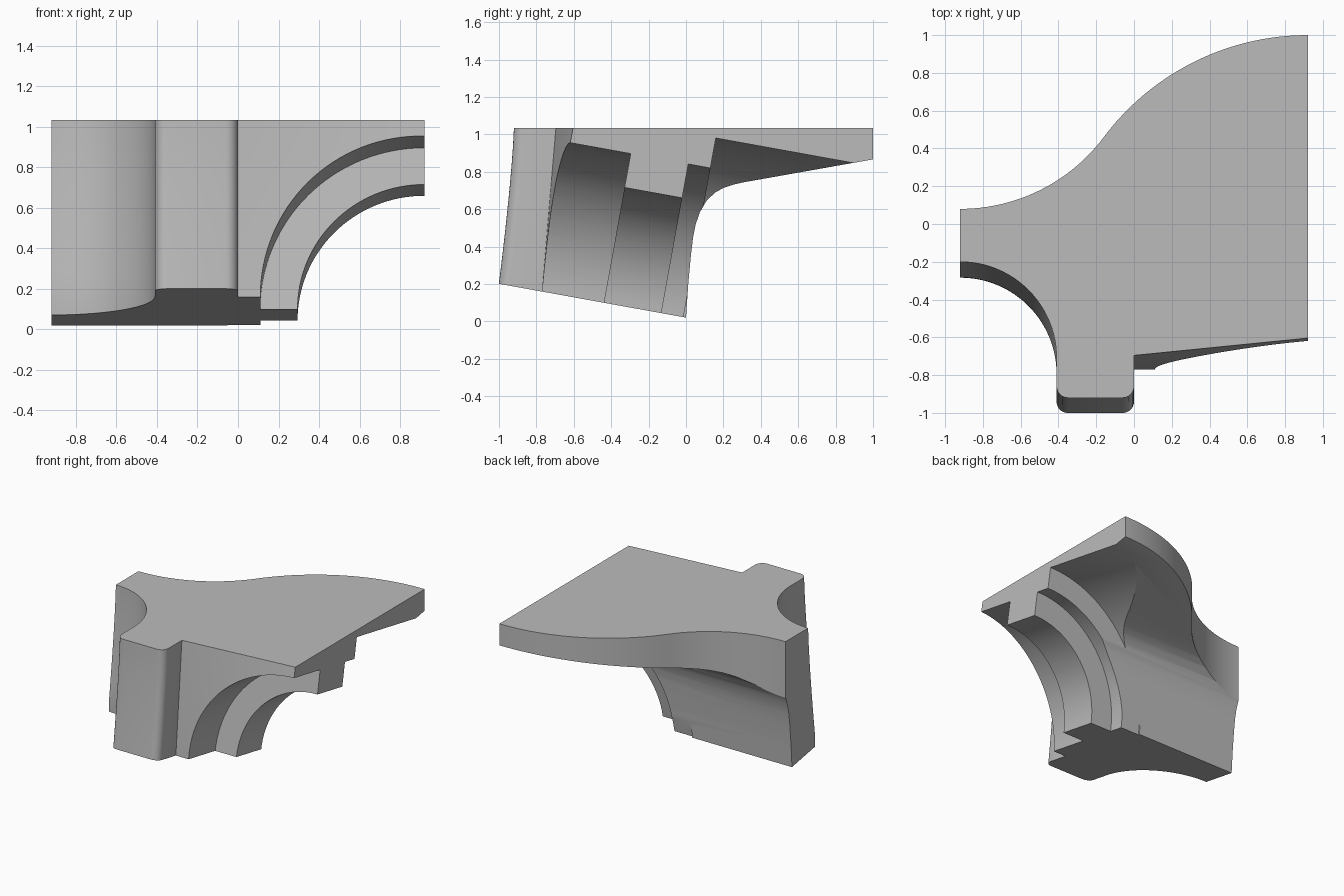
import bpy, bmesh, math
from mathutils import Matrix, Vector

if "Cube" in bpy.data.objects:
    bpy.data.objects.remove(bpy.data.objects["Cube"])

TOP = 1.035
TILT = Matrix.Translation((0, 0, 0.02)) @ Matrix.Rotation(math.radians(-10.25), 4, 'X')

stone = bpy.data.materials.new("grey_stone")
stone.diffuse_color = (0.5, 0.5, 0.5, 1)
stone.use_nodes = True
stone.node_tree.nodes["Principled BSDF"].inputs["Base Color"].default_value = stone.diffuse_color


def loft(name, rings):
    """Closed solid through a stack of equal point rings."""
    bm = bmesh.new()
    vs = [[bm.verts.new(p) for p in r] for r in rings]
    n = len(vs[0])
    for a, b in zip(vs, vs[1:]):
        for i in range(n):
            j = (i + 1) % n
            bm.faces.new((a[i], a[j], b[j], b[i]))
    bm.faces.new(vs[0][::-1])
    bm.faces.new(vs[-1])
    bm.normal_update()
    if bm.calc_volume(signed=True) < 0:
        bmesh.ops.reverse_faces(bm, faces=bm.faces[:])
    me = bpy.data.meshes.new(name)
    bm.to_mesh(me)
    bm.free()
    ob = bpy.data.objects.new(name, me)
    bpy.context.scene.collection.objects.link(ob)
    return ob


def arc(cx, cy, r, a0, a1, n):
    return [(cx + r * math.cos(math.radians(a0 + (a1 - a0) * i / n)),
             cy + r * math.sin(math.radians(a0 + (a1 - a0) * i / n))) for i in range(n + 1)]


# Plan outline of the top, in pieces
niche = arc(-0.92, -0.71, 0.51, 90, 0, 24)
pier = arc(-0.35, -0.86, 0.06, 180, 270, 6) + arc(-0.06, -0.86, 0.06, 270, 360, 6)
web = [0.92 * i / 16 for i in range(17)]
back = (arc(0.92, -0.35, 1.35, 90, 143.13, 28)
        + arc(-0.92, 1.03, 0.95, -36.87, -90, 24)[1:])


def ring(z):
    # Front surfaces lean forward towards the foot
    lean = -0.08 * min(1.05, max(0, (TOP - z) / 0.83) ** 1.3)
    pts = [(x, y + lean, z) for x, y in niche + pier]
    pts += [(x, -0.77 + (z - 0.16) * (0.085 + 0.105 * x / 0.92), z) for x in web]
    return pts + [(x, y, z) for x, y in back]


levels = [TOP - (TOP + 0.1) * i / 12 for i in range(12, -1, -1)]
levels[-1] = TOP
body = loft("vault_springer", [ring(z) for z in levels])


# Tilted arch hollows
def hollow(r, y0, y1):
    circle = arc(0.92, 0, r, 0, 360, 128)[:-1]
    return loft("arch_hollow", [[TILT @ Vector((x, y, z)) for x, z in circle] for y in (y0, y1)])


cutters = [hollow(0.626, -1.3, 1.8), hollow(0.81, -1.2, -0.447),
           hollow(0.81, -0.134, 1.6), hollow(0.973, -0.014, 1.7)]

# Rear vault hollow running sideways
profile = [(-0.03, -0.5), (0.0, 0.02), (0.012, 0.2), (0.026, 0.35), (0.038, 0.45), (0.052, 0.52),
           (0.075, 0.585), (0.11, 0.645), (0.155, 0.688), (0.2, 0.713), (0.25, 0.73),
           (0.3, 0.742), (1.0, 0.866), (2.0, 1.043), (2.0, -0.5)]
cutters.append(loft("rear_hollow", [[(x, y, z) for y, z in profile] for x in (-1.5, 1.5)]))

# Sloping foot cut
foot = [(-1.6, -1.9), (1.6, -1.9), (1.6, 1.9), (-1.6, 1.9)]
cutters.append(loft("foot_cut", [[TILT @ Vector((x, y, z)) for x, y in foot] for z in (-1, 0)]))


def cut(ob, cutter):
    """Subtract the cutter, keeping the first solver result with a sane volume."""
    bm = bmesh.new()
    bm.from_mesh(ob.data)
    before = bm.calc_volume()
    bm.free()
    mod = ob.modifiers.new("cut", 'BOOLEAN')
    mod.operation = 'DIFFERENCE'
    mod.object = cutter
    result = None
    for solver in ('MANIFOLD', 'EXACT', 'FLOAT'):
        mod.solver = solver
        bpy.context.view_layer.update()
        bm = bmesh.new()
        bm.from_object(ob, bpy.context.evaluated_depsgraph_get())
        if len(bm.faces) and 0.2 * before < bm.calc_volume() < 0.9999 * before:
            result = bpy.data.meshes.new(ob.name)
            bm.to_mesh(result)
        bm.free()
        if result:
            break
    ob.modifiers.remove(mod)
    if result:
        ob.data = result


for c in cutters:
    c.hide_render = True
    cut(body, c)
for c in cutters:
    bpy.data.objects.remove(c)

body.data.materials.clear()
body.data.materials.append(stone)
for p in body.data.polygons:
    p.material_index = 0
body.hide_render = False
bpy.context.view_layer.objects.active = body
body.select_set(True)
bpy.ops.object.shade_smooth_by_angle(angle=math.radians(25))
